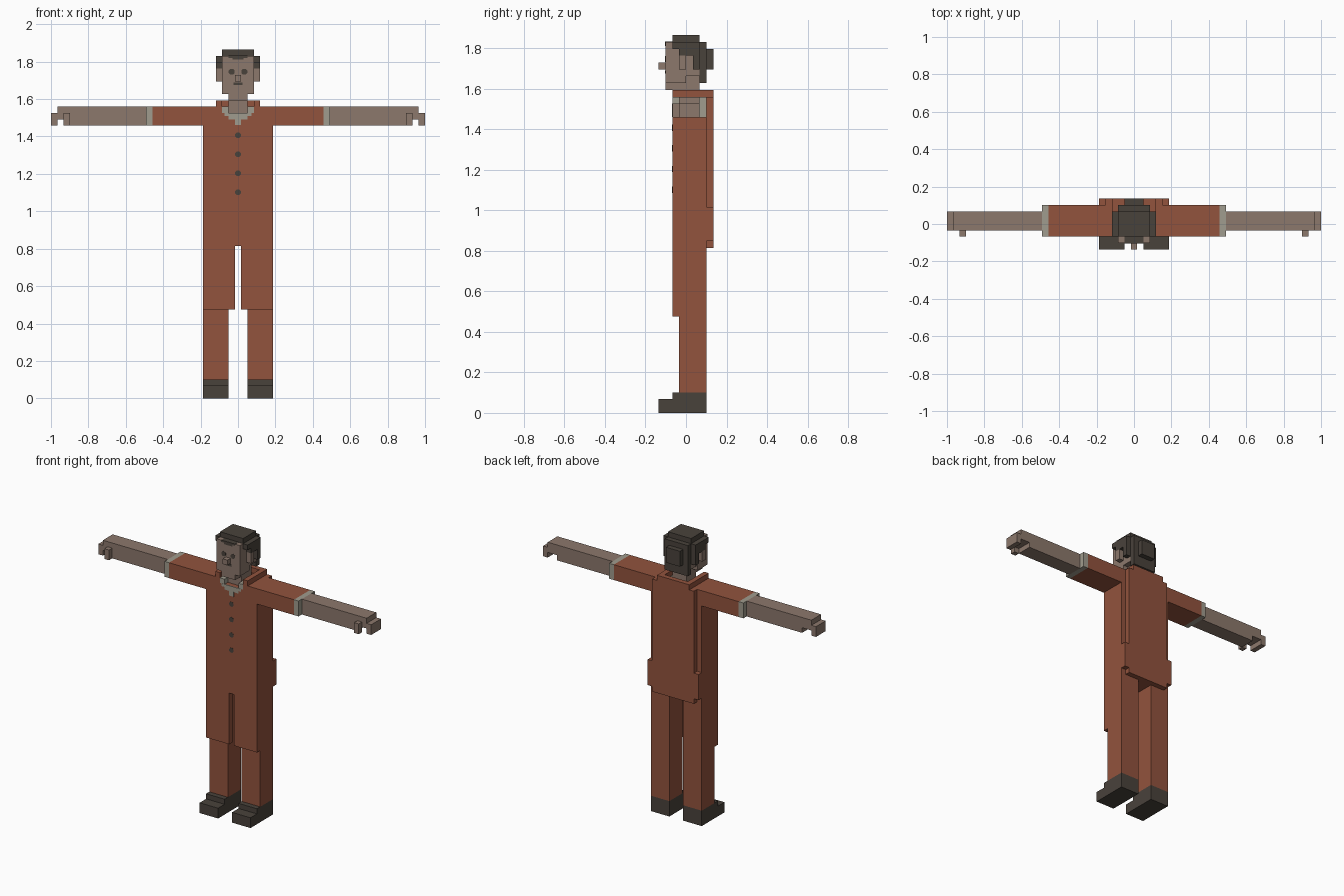
import bpy, bmesh, math
from mathutils import Matrix, Vector

if "Cube" in bpy.data.objects:
    bpy.data.objects.remove(bpy.data.objects["Cube"], do_unlink=True)

U = 2 / 59  # one block of the figure


def material(name, rgb):
    m = bpy.data.materials.new(name)
    m.use_nodes = True
    col = [((c / 255 + 0.055) / 1.055) ** 2.4 for c in rgb] + [1]
    m.diffuse_color = col
    m.node_tree.nodes["Principled BSDF"].inputs["Base Color"].default_value = col
    return m


COAT = material("rust_brown", (146, 83, 61))
SKIN = material("skin", (140, 120, 108))
SHIRT = material("pale_linen", (160, 156, 142))
DARK = material("dark_brown", (73, 66, 59))


def finish(name, bm, mat):
    me = bpy.data.meshes.new(name)
    bm.to_mesh(me)
    bm.free()
    me.materials.append(mat)
    ob = bpy.data.objects.new(name, me)
    bpy.context.collection.objects.link(ob)
    return ob


def blocks(name, mat, *boxes, flip=1):
    """One object from boxes (x0, x1, y0, y1, z0, z1) in block units."""
    bm = bmesh.new()
    for x0, x1, y0, y1, z0, z1 in boxes:
        x0, x1 = sorted((x0 * flip, x1 * flip))
        mid = Vector((x0 + x1, y0 + y1, z0 + z1)) * U / 2
        size = Vector((x1 - x0, y1 - y0, z1 - z0)) * U
        bmesh.ops.create_cube(bm, size=1, matrix=Matrix.Translation(mid) @ Matrix.Diagonal(size).to_4x4())
    return finish(name, bm, mat)


def pair(name, mat, *boxes):
    for side, flip in (("left", 1), ("right", -1)):
        blocks(f"{side}_{name}", mat, *boxes, flip=flip)


def disc(name, mat, x, y, z, r=0.5):
    """Thin eight-sided plate facing the front."""
    bm = bmesh.new()
    turn = Matrix.Rotation(math.pi / 2, 4, 'X') @ Matrix.Rotation(math.pi / 8, 4, 'Z')
    bmesh.ops.create_cone(bm, cap_ends=True, segments=8, radius1=r * U, radius2=r * U, depth=0.1 * U,
                          matrix=Matrix.Translation(Vector((x, y, z)) * U) @ turn)
    return finish(name, bm, mat)


# Shoes, legs and front coat flaps
pair("shoe", DARK, (1.5, 5.5, -2, 3, 0, 3), (1.5, 5.5, -4, -2, 0, 2))
pair("leg", COAT, (1.5, 5.5, -1, 3, 3, 24))
pair("coat_flap", COAT, (0.5, 5.5, -2, -1, 14, 24))

# Coat body, open at the neck
blocks("coat_body", COAT,
       (-5.5, 5.5, -2, 3, 24, 45),
       (-5.5, -2.5, -2, 3, 45, 46),
       (2.5, 5.5, -2, 3, 45, 46),
       (-2.5, 2.5, 2, 3, 45, 46))
blocks("coat_back", COAT,
       (-4.5, 4.5, 3, 4, 24, 25),
       (-5.5, 5.5, 3, 4, 25, 30),
       (-4.5, 4.5, 3, 4, 30, 46),
       (-3.5, 3.5, 3, 4, 46, 47))
pair("coat_collar", COAT, (2.5, 3.5, -2, 3, 46, 47))

# Shirt collar and stepped shirt front
pair("shirt_collar", SHIRT, (1.5, 2.5, -2, 2, 45, 46))
blocks("shirt_front", SHIRT,
       (-2.1, 2.1, -2.05, -1.9, 44.5, 45.02),
       (-1.5, 1.5, -2.05, -1.9, 44, 44.5),
       (-0.5, 0.5, -2.05, -1.9, 43.1, 44))

# Buttons
for i in range(4):
    disc(f"button_{i + 1}", DARK, 0, -2, 41.5 - 3 * i)

# Arms
pair("sleeve", COAT, (5.5, 13.5, -2, 3, 43, 46))
pair("cuff", SHIRT, (13.5, 14.5, -2, 3, 43, 46))
pair("forearm", SKIN, (14.5, 26.5, -1, 2, 43, 46))
pair("hand", SKIN,
     (26.5, 28.5, -1, 2, 44, 46),    # palm
     (28.5, 29.5, -1, 2, 43, 45),    # fingers
     (26.5, 27.5, -2, -1, 43, 45))   # thumb

# Neck and head
blocks("neck", SKIN, (-1.5, 1.5, -1, 2, 45, 47))
blocks("head", SKIN,
       (-1.5, 1.5, -3, 2, 47, 49),
       (-2.5, 2.5, -3, 0, 48, 49),
       (-2.5, 2.5, -3, 2, 49, 54))
blocks("nose", SKIN, (-0.5, 0.5, -4, -3, 50, 51))
pair("ear", SKIN, (2.5, 3.5, -1, 0, 50, 52))
for side, s in (("left", 1), ("right", -1)):
    disc(f"{side}_eye", DARK, s, -3, 51.5)
blocks("mouth", DARK, (-0.7, 0.7, -3.05, -2.95, 49.4, 49.85))

# Hair
blocks("hair_top", DARK, (-2.5, 2.5, -2, 2, 54, 55))
blocks("hair_fringe", DARK,
       (-1.5, 1.5, -3.05, -2, 53.7, 54.05),
       (-0.9, 0.9, -3.05, -2.9, 53.4, 53.7))
blocks("hair_back", DARK,
       (-2.5, 2.5, 2, 3, 48, 54),
       (-1.5, 1.5, 3, 4, 50, 53))
pair("hair_side", DARK,
     (2.5, 3.5, -2, -1, 53, 54),
     (2.5, 3.5, -1, 1, 52, 54),
     (2.5, 3.5, 1, 2, 50, 54))
